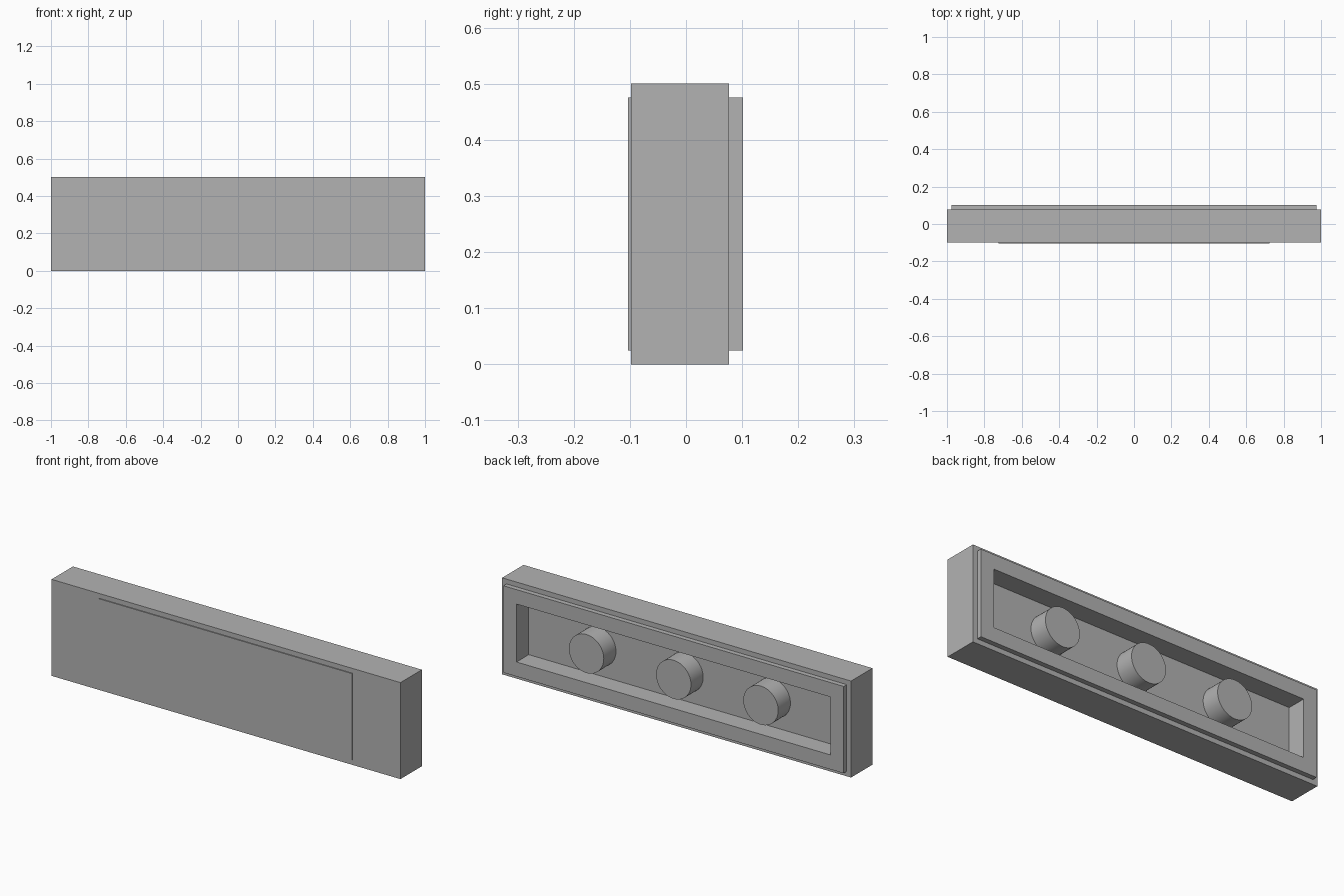
import bpy
import bmesh
import math
from mathutils import Matrix, Vector

default = bpy.data.objects.get("Cube")
if default:
    bpy.data.objects.remove(default, do_unlink=True)

GREY = (0.45, 0.45, 0.45, 1.0)
grey = bpy.data.materials.new("plain grey")
grey.use_nodes = True
grey.diffuse_color = GREY
grey.node_tree.nodes["Principled BSDF"].inputs["Base Color"].default_value = GREY

MID_Z = 0.25
FRONT, BACK, LIP = -0.098, 0.077, 0.102
FLOOR = 0.002


def finish(name, bm):
    bmesh.ops.recalc_face_normals(bm, faces=bm.faces)
    mesh = bpy.data.meshes.new(name)
    bm.to_mesh(mesh)
    bm.free()
    mesh.materials.append(grey)
    obj = bpy.data.objects.new(name, mesh)
    bpy.context.collection.objects.link(obj)
    return obj


def add_block(bm, half_x, y0, y1, half_z):
    size = Matrix.Diagonal((2 * half_x, y1 - y0, 2 * half_z, 1))
    place = Matrix.Translation((0, (y0 + y1) / 2, MID_Z))
    return bmesh.ops.create_cube(bm, size=1, matrix=place @ size)


def inset_back(bm, face, half_x, half_z, shift):
    """Inset a rear face to a given rectangle, then push it along y."""
    bmesh.ops.inset_region(bm, faces=[face], thickness=0.02)
    for v in face.verts:
        v.co.x = math.copysign(half_x, v.co.x)
        v.co.z = MID_Z + math.copysign(half_z, v.co.z - MID_Z)
    moved = bmesh.ops.extrude_face_region(bm, geom=[face])["geom"]
    bmesh.ops.delete(bm, geom=[face], context="FACES_ONLY")
    bmesh.ops.translate(bm, vec=Vector((0, shift, 0)),
                        verts=[g for g in moved if isinstance(g, bmesh.types.BMVert)])
    return next(g for g in moved if isinstance(g, bmesh.types.BMFace))


# Body with a raised rear lip and a hollow inside it
bm = bmesh.new()
add_block(bm, 1.0, FRONT, BACK, 0.25)
rear = max(bm.faces, key=lambda f: f.calc_center_median().y)
rear = inset_back(bm, rear, 0.975, 0.225, LIP - BACK)
inset_back(bm, rear, 0.9, 0.15, FLOOR - LIP)
finish("body", bm)

# Thin raised panel on the front
bm = bmesh.new()
add_block(bm, 0.725, -0.103, FRONT, 0.225)
finish("front_panel", bm)

# Row of round posts inside the hollow
for name, x in (("right_post", -0.5), ("middle_post", 0), ("left_post", 0.5)):
    bm = bmesh.new()
    place = Matrix.Translation((x, (FLOOR + LIP) / 2, MID_Z))
    bmesh.ops.create_cone(bm, cap_ends=True, segments=48, radius1=0.1, radius2=0.1,
                          depth=LIP - FLOOR,
                          matrix=place @ Matrix.Rotation(math.pi / 2, 4, "X"))
    post = finish(name, bm)
    bpy.ops.object.select_all(action="DESELECT")
    post.select_set(True)
    bpy.context.view_layer.objects.active = post
    bpy.ops.object.shade_smooth_by_angle(angle=math.radians(30))
